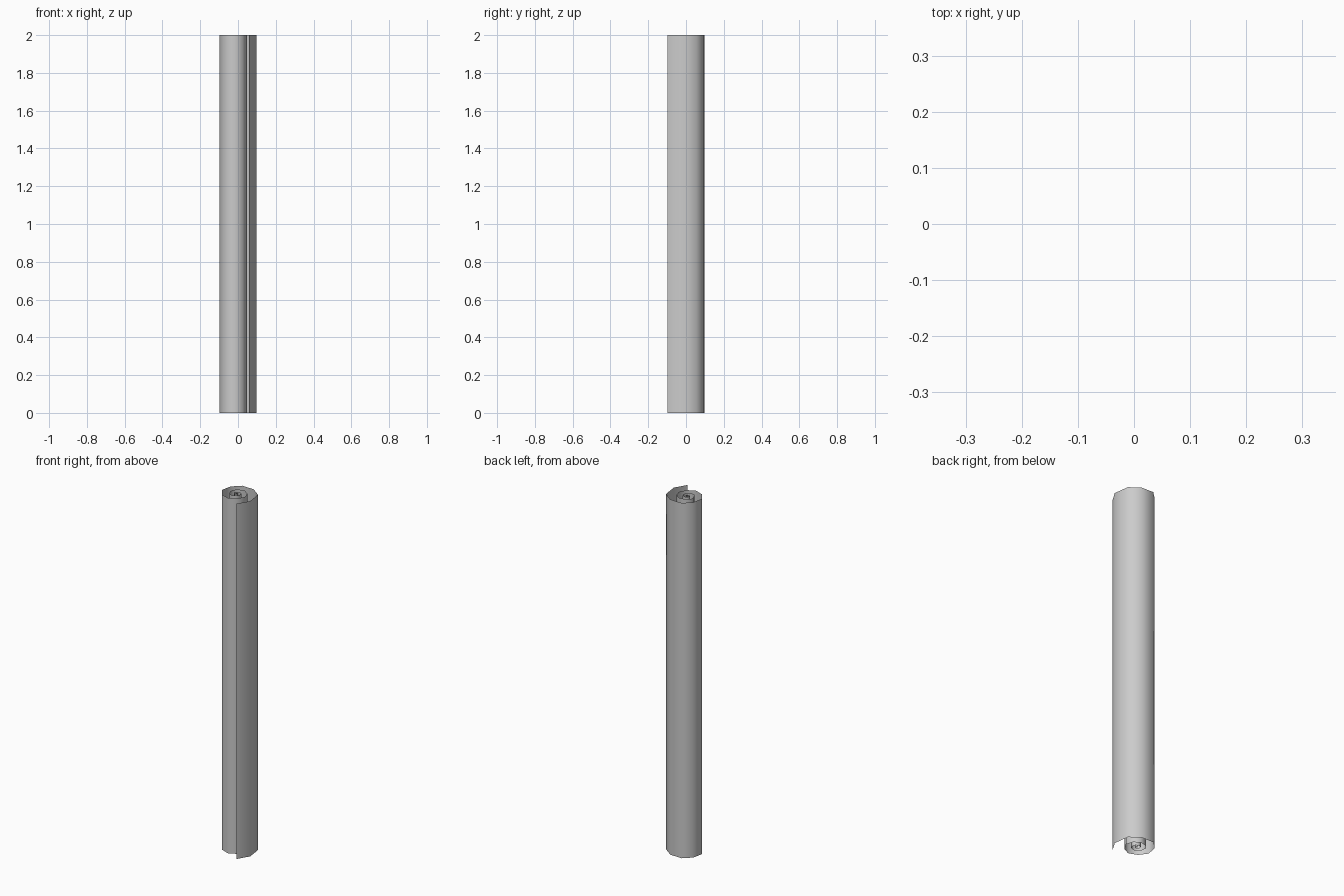
import bpy, bmesh

if "Cube" in bpy.data.objects:
    bpy.data.objects.remove(bpy.data.objects["Cube"])

HEIGHT = 2.0

# spiral cross-section of the rolled sheet, outer free edge to core
SPIRAL = [
    (0.058, -0.098), (0.098, -0.031), (0.086, 0.055), (0.030, 0.096),
    (-0.042, 0.098), (-0.085, 0.057), (-0.098, -0.003), (-0.066, -0.047),
    (-0.017, -0.066), (0.025, -0.045), (0.047, -0.004), (0.036, 0.032),
    (0.005, 0.056), (-0.030, 0.050), (-0.053, 0.029), (-0.053, 0.004),
    (-0.038, -0.021), (-0.016, -0.026), (0.005, -0.016), (0.012, 0.002),
    (0.007, 0.019), (-0.012, 0.027), (-0.027, 0.020), (-0.029, 0.007),
    (-0.018, -0.004), (-0.007, 0.000), (-0.006, 0.009), (-0.012, 0.013),
    (-0.017, 0.008), (-0.011, 0.006),
]

# single thin sheet, extruded upward
bm = bmesh.new()
verts = [bm.verts.new((x, y, 0)) for x, y in SPIRAL]
edges = [bm.edges.new(pair) for pair in zip(verts, verts[1:])]
ext = bmesh.ops.extrude_edge_only(bm, edges=edges)
top = [g for g in ext["geom"] if isinstance(g, bmesh.types.BMVert)]
bmesh.ops.translate(bm, verts=top, vec=(0, 0, HEIGHT))
bm.normal_update()

# printed side faces outward
face = max(bm.faces, key=lambda f: f.calc_center_median().xy.length)
if face.normal.dot(face.calc_center_median()) < face.normal.z:
    bmesh.ops.reverse_faces(bm, faces=bm.faces[:])
for f in bm.faces:
    f.smooth = True

mesh = bpy.data.meshes.new("rolled_sheet")
bm.to_mesh(mesh)
bm.free()
bpy.context.collection.objects.link(bpy.data.objects.new("rolled_sheet", mesh))
